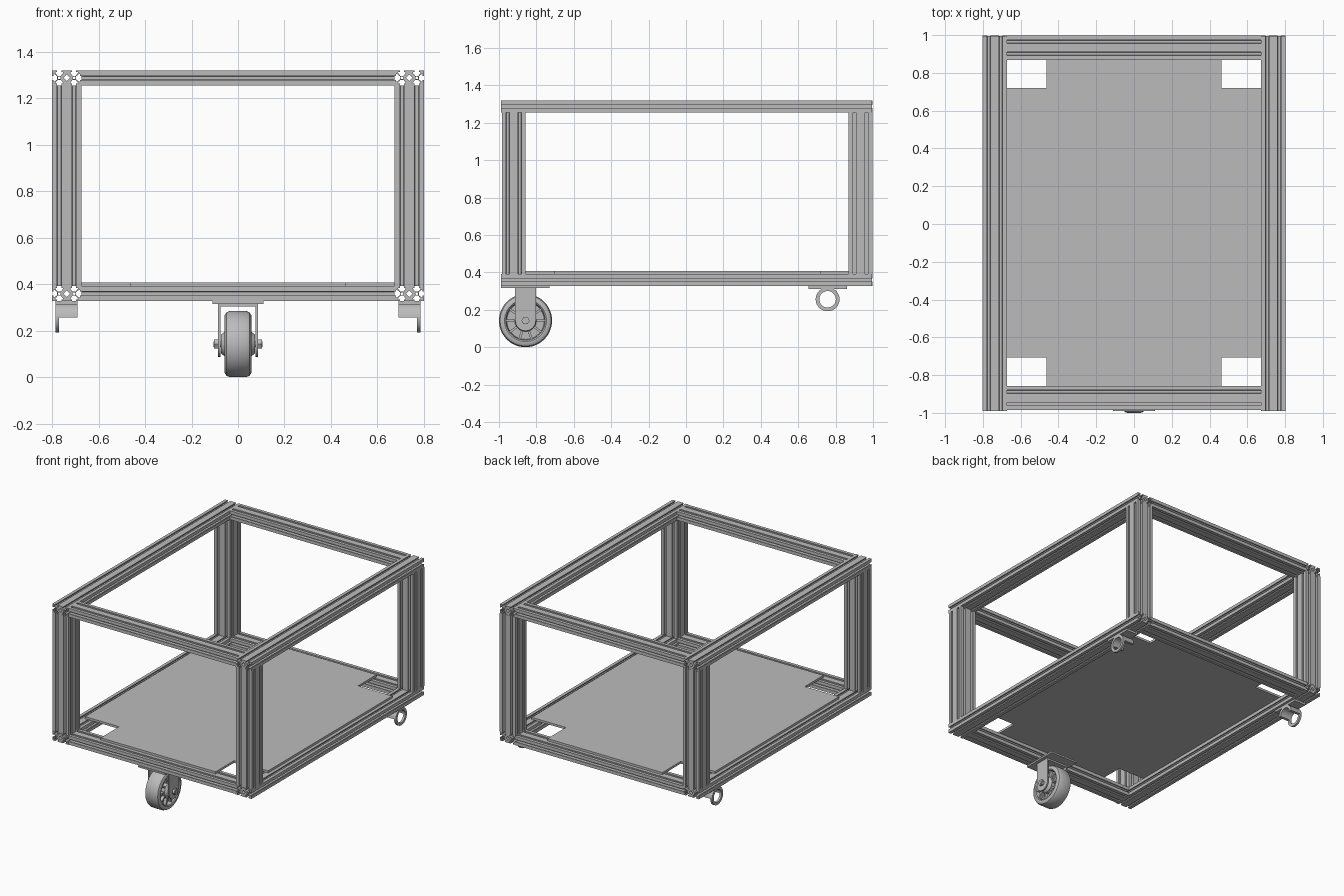
import bpy, bmesh, math
from mathutils import Matrix, Vector

cube = bpy.data.objects.get("Cube")
if cube:
    bpy.data.objects.remove(cube, do_unlink=True)

grey = bpy.data.materials.new("plain grey")
grey.use_nodes = True
grey.diffuse_color = (0.5, 0.5, 0.5, 1)
grey.node_tree.nodes["Principled BSDF"].inputs["Base Color"].default_value = (0.5, 0.5, 0.5, 1)

CELL = 0.064
# Orientations: columns say where the outline's own x, y and the extrusion go
ALONG_Z = Matrix.Identity(3)
ALONG_Y = Matrix(((1, 0, 0), (0, 0, -1), (0, 1, 0)))
ALONG_X = Matrix(((0, 0, 1), (1, 0, 0), (0, 1, 0)))


def add_mesh(name, mesh, smooth=False):
    obj = bpy.data.objects.new(name, mesh)
    bpy.context.collection.objects.link(obj)
    mesh.materials.clear()
    mesh.materials.append(grey)
    if smooth:
        bpy.context.view_layer.objects.active = obj
        bpy.ops.object.select_all(action='DESELECT')
        obj.select_set(True)
        bpy.ops.object.shade_smooth_by_angle(angle=math.radians(35))
    return obj


def extrude_loops(name, loops, length, centre, axes, smooth=False):
    """Extrude flat outlines (later loops are holes) along an axis."""
    curve = bpy.data.curves.new(name, 'CURVE')
    curve.dimensions = '2D'
    curve.fill_mode = 'BOTH'
    curve.extrude = length / 2
    for loop in loops:
        spline = curve.splines.new('POLY')
        spline.points.add(len(loop) - 1)
        for point, (x, y) in zip(spline.points, loop):
            point.co = (x, y, 0, 1)
        spline.use_cyclic_u = True
    temp = bpy.data.objects.new(name + " outline", curve)
    bpy.context.collection.objects.link(temp)
    graph = bpy.context.evaluated_depsgraph_get()
    mesh = bpy.data.meshes.new_from_object(temp.evaluated_get(graph))
    bpy.data.objects.remove(temp, do_unlink=True)
    mesh.transform(Matrix.Translation(centre) @ axes.to_4x4())
    mesh.shade_flat()
    return add_mesh(name, mesh, smooth)


def ring(x, y, r, n, start=0.0, sweep=math.tau):
    steps = n if sweep == math.tau else n - 1
    return [(x + r * math.cos(start + sweep * i / steps),
             y + r * math.sin(start + sweep * i / steps)) for i in range(n)]


def slotted_loops(nx, ny):
    """Cross-section of a T-slot beam with nx by ny cells."""
    half = [(-0.009, 0), (-0.009, 0.007), (-0.0165, 0.007), (-0.0165, 0.011), (-0.007, 0.023)]
    slot = half + [(-x, y) for x, y in reversed(half)]
    w, h = nx * CELL / 2, ny * CELL / 2
    outline = []
    for corner, along, inward, count in (
            ((-w, -h), (1, 0), (0, 1), nx), ((w, -h), (0, 1), (-1, 0), ny),
            ((w, h), (-1, 0), (0, -1), nx), ((-w, h), (0, -1), (1, 0), ny)):
        corner, along, inward = Vector(corner), Vector(along), Vector(inward)
        outline.append(corner)
        for i in range(count):
            outline += [corner + along * (CELL * (i + 0.5) + s) + inward * d for s, d in slot]
    loops = [outline]
    # Screw bores, then hollow chambers between neighbouring cells
    xs = [CELL * (i + 0.5) - w for i in range(nx)]
    ys = [CELL * (j + 0.5) - h for j in range(ny)]
    loops += [ring(x, y, 0.006, 10) for x in xs for y in ys]
    loops += [ring(x + CELL / 2, y, 0.014, 4) for x in xs[:-1] for y in ys]
    loops += [ring(x, y + CELL / 2, 0.014, 4) for x in xs for y in ys[:-1]]
    if nx > 1 and ny > 1:
        loops.append(ring(0, 0, 0.014, 4))
    return loops


def box(name, low, high):
    low, high = Vector(low), Vector(high)
    bm = bmesh.new()
    bmesh.ops.create_cube(bm, size=1)
    bmesh.ops.scale(bm, vec=high - low, verts=bm.verts)
    bmesh.ops.translate(bm, vec=(low + high) / 2, verts=bm.verts)
    mesh = bpy.data.meshes.new(name)
    bm.to_mesh(mesh)
    bm.free()
    return add_mesh(name, mesh)


def lathe_x(name, profile, centre, segments=48):
    """Spin (x, radius) points around the x axis."""
    bm = bmesh.new()
    verts = [bm.verts.new((x, 0, r)) for x, r in profile]
    edges = [bm.edges.new(pair) for pair in zip(verts, verts[1:])]
    bmesh.ops.spin(bm, geom=verts + edges, cent=(0, 0, 0), axis=(1, 0, 0),
                   angle=math.tau, steps=segments)
    bmesh.ops.remove_doubles(bm, verts=bm.verts, dist=0.0002)
    bmesh.ops.recalc_face_normals(bm, faces=bm.faces)
    bmesh.ops.translate(bm, vec=centre, verts=bm.verts)
    mesh = bpy.data.meshes.new(name)
    bm.to_mesh(mesh)
    bm.free()
    return add_mesh(name, mesh, True)


# Frame: side rails, cross rails and square posts
FRONT, BACK = -0.921, 0.933
for level, z in (("lower", 0.359), ("upper", 1.287)):
    for side, x in (("right", -0.737), ("left", 0.737)):
        extrude_loops(f"{level}_{side}_rail", slotted_loops(2, 1), 1.985, (x, 0.003, z), ALONG_Y)
    for end, y in (("front", FRONT), ("back", BACK)):
        extrude_loops(f"{level}_{end}_rail", slotted_loops(2, 1), 1.346, (0, y, z), ALONG_X)
for side, x in (("right", -0.737), ("left", 0.737)):
    for end, y in (("front", FRONT), ("back", BACK)):
        extrude_loops(f"{end}_{side}_post", slotted_loops(2, 2), 0.864, (x, y, 0.823), ALONG_Z)

# Deck plate with notched corners
quarter = [(0.737, 0.713), (0.462, 0.713), (0.462, 0.925)]
deck = []
for sx, sy in ((1, 1), (-1, 1), (-1, -1), (1, -1)):
    part = [(x * sx, y * sy) for x, y in quarter]
    deck += part if sx == sy else part[::-1]
extrude_loops("deck", [deck], 0.016, (0, 0.007, 0.399), ALONG_Z)

# Front caster: wheel with recessed spoked sides
HUB = Vector((0, -0.858, 0.142))
half = [(0.025, 0), (0.025, 0.1), (0.052, 0.105), (0.057, 0.112), (0.057, 0.124),
        (0.05, 0.136), (0.036, 0.142)]
lathe_x("caster_wheel", half + [(-x, r) for x, r in reversed(half)], HUB)
lathe_x("caster_hub", [(-0.074, 0), (-0.074, 0.04), (-0.05, 0.058), (0.05, 0.058),
                       (0.074, 0.04), (0.074, 0)], HUB, 32)
for i in range(10):
    spoke = box("wheel_spoke", (-0.046, -0.006, 0.05), (0.046, 0.006, 0.108))
    spoke.data.transform(Matrix.Translation(HUB) @ Matrix.Rotation(math.tau * (i + 0.5) / 10, 4, 'X'))

# Caster fork, axle and mounting plate
cheek = [(0.055, 0.172), (-0.055, 0.172)] + ring(0, 0, 0.055, 13, math.pi, math.pi)
for side in (-1, 1):
    extrude_loops("fork_cheek", [cheek], 0.01, HUB + Vector((side * 0.081, 0, 0)), ALONG_X)
    extrude_loops("axle_nut", [ring(0, 0, 0.022, 6)], 0.018,
                  HUB + Vector((side * 0.094, 0, 0)), ALONG_X)
extrude_loops("axle", [ring(0, 0, 0.012, 16)], 0.21, HUB, ALONG_X, True)
box("fork_crown", (-0.086, -0.915, 0.303), (0.086, -0.803, 0.316))
box("caster_plate", (-0.11, -0.99, 0.315), (0.11, -0.73, 0.327))

# Rear axle sockets: mounting plate, half sleeve and full outer ring
for side, s in (("right", -1), ("left", 1)):
    y, z = 0.757, 0.256
    sleeve = ring(0, 0, 0.064, 17, 0, math.pi) + ring(0, 0, 0.044, 17, math.pi, -math.pi)
    extrude_loops(f"{side}_socket_sleeve", [sleeve], 0.08, (s * 0.731, y, z), ALONG_X, True)
    extrude_loops(f"{side}_socket_ring", [ring(0, 0, 0.064, 32), ring(0, 0, 0.044, 32)],
                  0.015, (s * 0.777, y, z), ALONG_X, True)
    xs = sorted((s * 0.691, s * 0.784))
    box(f"{side}_socket_plate", (xs[0], 0.655, 0.312), (xs[1], 0.86, 0.327))
